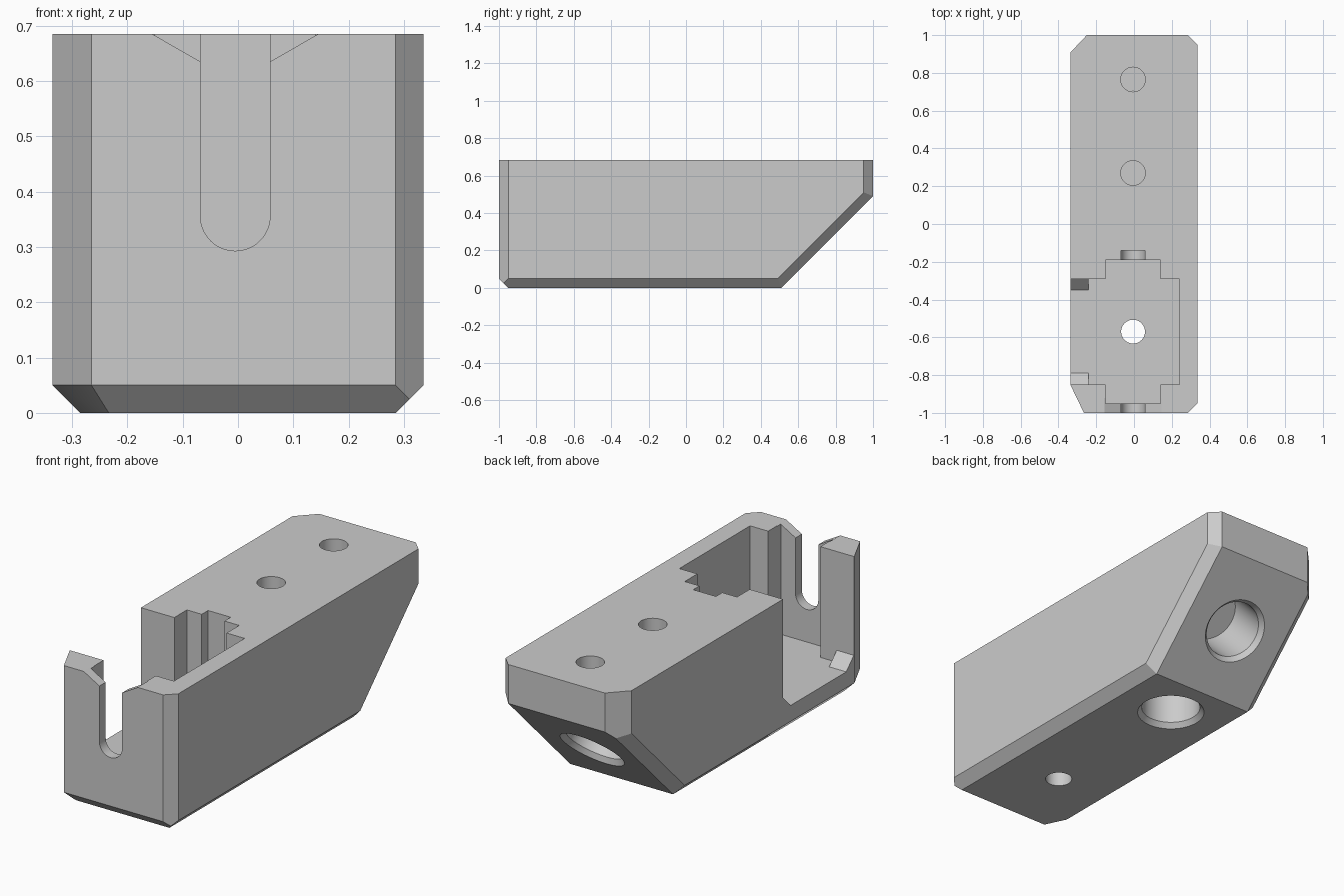
import bpy, bmesh, math
from mathutils import Vector, Matrix

if "Cube" in bpy.data.objects:
    bpy.data.objects.remove(bpy.data.objects["Cube"])

TOP = 0.685
CX = -0.005          # centre line of the holes and slots
R2 = math.sqrt(2)

grey = bpy.data.materials.new("plain_grey")
grey.diffuse_color = (0.6, 0.6, 0.6, 1)
grey.use_nodes = True
grey.node_tree.nodes["Principled BSDF"].inputs["Base Color"].default_value = grey.diffuse_color


def make_object(name, bm):
    bmesh.ops.recalc_face_normals(bm, faces=bm.faces[:])
    mesh = bpy.data.meshes.new(name)
    bm.to_mesh(mesh)
    bm.free()
    mesh.materials.append(grey)
    obj = bpy.data.objects.new(name, mesh)
    bpy.context.collection.objects.link(obj)
    return obj


def prism(name, outline, axis, lo, hi):
    """Extrude a 2D outline along an axis from lo to hi."""
    place = {"x": lambda a, b, t: (t, a, b),
             "y": lambda a, b, t: (a, t, b),
             "z": lambda a, b, t: (a, b, t)}[axis]
    bm = bmesh.new()
    face = bm.faces.new([bm.verts.new(place(a, b, lo)) for a, b in outline])
    grown = bmesh.ops.extrude_face_region(bm, geom=[face])
    verts = [v for v in grown["geom"] if isinstance(v, bmesh.types.BMVert)]
    bmesh.ops.translate(bm, verts=verts, vec=place(0, 0, hi - lo))
    return make_object(name, bm)


def round_hole(name, centre, direction, profile, sides=64):
    """Lathe (radius, depth) points around a direction from a centre."""
    rot = Vector(direction).to_track_quat("Z", "Y").to_matrix().to_4x4()
    bm = bmesh.new()
    rings = []
    for r, d in profile:
        rings.append([bm.verts.new((r * math.cos(2 * math.pi * i / sides),
                                    r * math.sin(2 * math.pi * i / sides), d))
                      for i in range(sides)])
    for a, b in zip(rings, rings[1:]):
        for i in range(sides):
            j = (i + 1) % sides
            bm.faces.new((a[i], a[j], b[j], b[i]))
    bm.faces.new(rings[0])
    bm.faces.new(rings[-1])
    bm.transform(Matrix.Translation(centre) @ rot)
    return make_object(name, bm)


# Body: plan outline, then planes shave the sloped end and the lower bevels
plan = [(-0.265, -1), (0.285, -1), (0.335, -0.95), (0.335, 0.95),
        (0.285, 1), (-0.25, 1), (-0.335, 0.91), (-0.335, -0.855)]
body = prism("body", plan, "z", 0, TOP)
corner = Vector((-0.145, -0.07, 0)).normalized()
planes = [((0, 0.51, 0), (0, 1, -1)),                 # sloped end
          ((0.285, 0, 0), (1, 0, -1)),                # lower side bevels
          ((-0.285, 0, 0), (-1, 0, -1)),
          ((0, -0.95, 0), (0, -1, -1)),               # lower front bevel
          ((-0.265, -1, 0.05), corner - Vector((0, 0, 1))),
          ((0.285, 0.51, 0), (1, 1 / R2, -1 / R2)),   # slope side bevels
          ((-0.285, 0.51, 0), (-1, 1 / R2, -1 / R2))]
bm = bmesh.new()
bm.from_mesh(body.data)
for co, no in planes:
    bmesh.ops.bisect_plane(bm, geom=bm.verts[:] + bm.edges[:] + bm.faces[:], dist=1e-5,
                           plane_co=co, plane_no=Vector(no).normalized(), clear_outer=True)
    rim = [e for e in bm.edges if e.is_boundary]
    if rim:
        bmesh.ops.contextual_create(bm, geom=rim)
bmesh.ops.recalc_face_normals(bm, faces=bm.faces[:])
bm.to_mesh(body.data)
bm.free()

cutters = []

# Cross-shaped pocket
FLOOR = 0.13
cross = [(-0.15, -0.95), (0.14, -0.95), (0.14, -0.85), (0.24, -0.85),
         (0.24, -0.29), (0.14, -0.29), (0.14, -0.19), (-0.15, -0.19),
         (-0.15, -0.29), (-0.24, -0.29), (-0.24, -0.85), (-0.15, -0.85)]
cutters.append(prism("pocket_cutter", cross, "z", FLOOR, 0.8))

# Side opening with sloped lower corners
opening = [(-0.79, FLOOR), (-0.35, FLOOR), (-0.29, FLOOR + 0.06),
           (-0.29, 0.8), (-0.85, 0.8), (-0.85, FLOOR + 0.06)]
cutters.append(prism("side_opening_cutter", opening, "x", -0.5, -0.2))

# Round-bottomed slots, the front one flared at the top
R = 0.063
arc = [(CX + R * math.cos(a), 0.356 + R * math.sin(a))
       for a in [math.pi + math.pi * i / 24 for i in range(25)]]
flare = [(CX + R, 0.635), (0.145, TOP), (0.145, 0.8),
         (-0.155, 0.8), (-0.155, TOP), (CX - R, 0.635)]
cutters.append(prism("front_slot_cutter", arc + flare, "y", -1.1, -0.92))
cutters.append(prism("rear_slot_cutter", arc + [(CX + R, 0.8), (CX - R, 0.8)],
                     "y", -0.25, -0.14))

# Small holes in the top and the floor
for i, y in enumerate((0.27, 0.765)):
    cutters.append(round_hole(f"top_hole_cutter_{i}", (CX, y, TOP), (0, 0, -1),
                              [(0.065, -0.1), (0.065, 0.2)]))
cutters.append(round_hole("floor_hole_cutter", (CX, -0.57, 0), (0, 0, 1),
                          [(0.063, -0.1), (0.063, 0.3)]))

# Large bevelled recesses in the base and the sloped end
recess = [(0.16, -0.05), (0.16, 0), (0.14, 0.025), (0.14, 0.27)]
cutters.append(round_hole("base_recess_cutter", (CX, 0.27, 0), (0, 0, 1), recess))
cutters.append(round_hole("slope_recess_cutter", (CX, 0.75, 0.24), (0, -1, 1), recess))

# Cut the body and clear the helpers
bpy.context.view_layer.objects.active = body
body.select_set(True)
for cutter in cutters:
    mod = body.modifiers.new(cutter.name, "BOOLEAN")
    mod.operation = "DIFFERENCE"
    mod.solver = "EXACT"
    mod.object = cutter
    bpy.ops.object.modifier_apply(modifier=mod.name)
    bpy.data.objects.remove(cutter)

bpy.ops.object.shade_smooth_by_angle(angle=math.radians(25))
